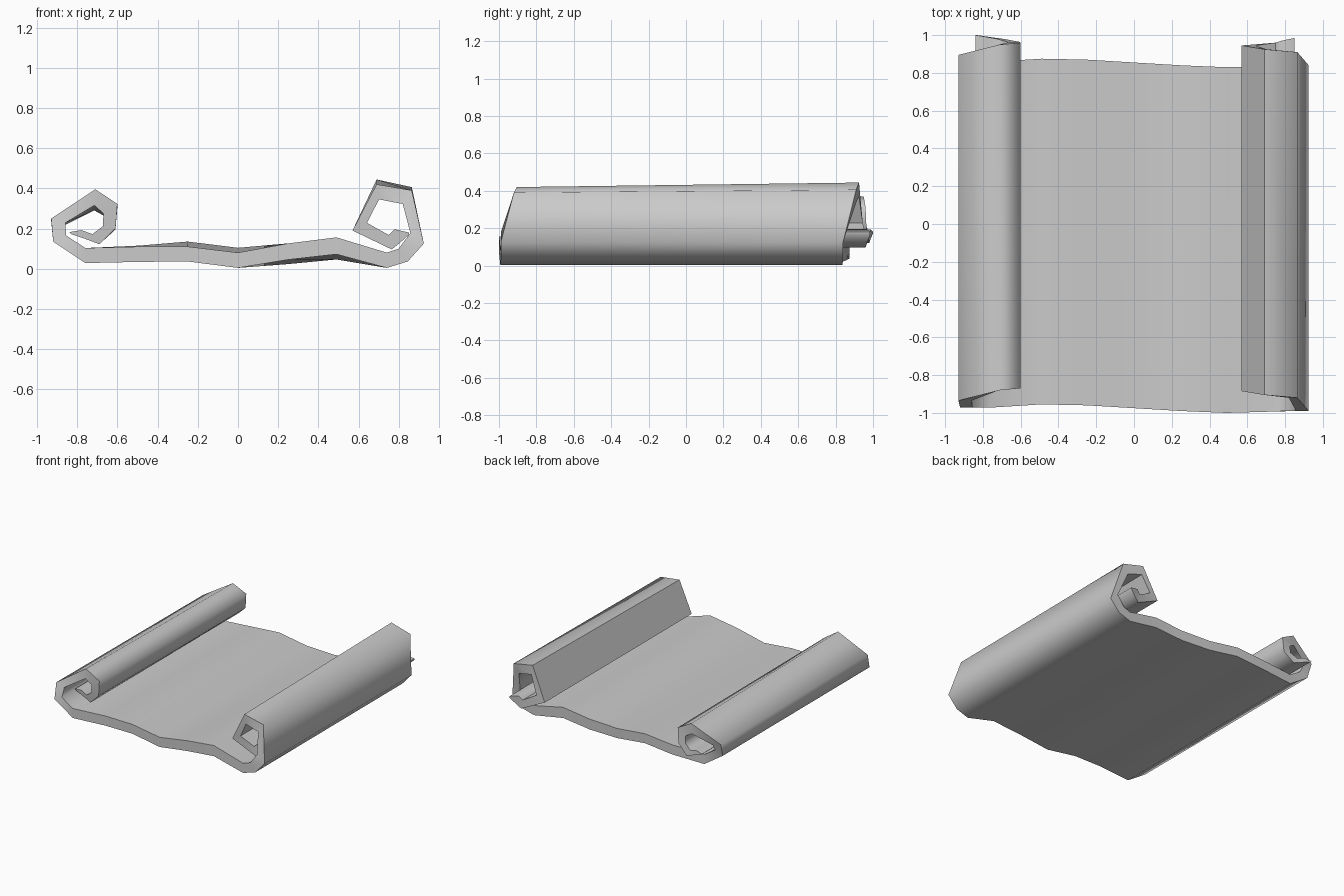
import bpy, bmesh

LENGTH = 1.83  # sheet length along y

# Stations along the sheet cross-section:
# (outer x, outer z, inner x, inner z, front y, rise towards the back)
left_roll = [
    (-0.83, 0.172, -0.84, 0.182, -0.83, 0.0),
    (-0.765, 0.150, -0.78, 0.192, -0.84, 0.0),
    (-0.69, 0.122, -0.725, 0.172, -0.85, 0.0),
    (-0.61, 0.20, -0.672, 0.212, -0.865, -0.005),
    (-0.60, 0.322, -0.67, 0.275, -0.87, -0.01),
    (-0.71, 0.395, -0.715, 0.315, -0.88, -0.025),
    (-0.93, 0.25, -0.86, 0.228, -0.935, -0.01),
    (-0.92, 0.135, -0.855, 0.165, -0.972, 0.0),
]
sheet = [
    (-0.76, 0.028, -0.76, 0.103, -0.972, 0.0),
    (-0.49, 0.034, -0.49, 0.110, -0.955, 0.005),
    (-0.25, 0.036, -0.25, 0.110, -0.96, 0.025),
    (0.0, 0.004, 0.0, 0.080, -0.975, 0.024),
    (0.25, 0.045, 0.25, 0.126, -0.99, -0.022),
    (0.49, 0.072, 0.49, 0.156, -1.0, -0.026),
    (0.74, 0.004, 0.74, 0.080, -0.993, 0.0),
]
right_roll = [
    (0.845, 0.036, 0.80, 0.10, -0.99, 0.0),
    (0.925, 0.125, 0.858, 0.178, -0.99, 0.0),
    (0.865, 0.39, 0.82, 0.322, -0.92, 0.016),
    (0.69, 0.42, 0.702, 0.345, -0.905, 0.024),
    (0.57, 0.19, 0.642, 0.228, -0.885, 0.0),
    (0.765, 0.096, 0.75, 0.168, -0.87, 0.0),
    (0.805, 0.128, 0.78, 0.196, -0.86, 0.0),
    (0.85, 0.168, 0.85, 0.180, -0.845, 0.0),
]

# Rolled parchment: four corners per station, skinned between stations
bm = bmesh.new()
rings = []
for ox, oz, ix, iz, y, rise in left_roll + sheet + right_roll:
    corners = [(ox, y, oz), (ox, y + LENGTH, oz + rise),
               (ix, y + LENGTH, iz + rise), (ix, y, iz)]
    rings.append([bm.verts.new(c) for c in corners])
for a, b in zip(rings, rings[1:]):
    for i in range(4):
        j = (i + 1) % 4
        bm.faces.new((a[i], a[j], b[j], b[i]))
bm.faces.new(rings[0])
bm.faces.new(rings[-1])
bmesh.ops.recalc_face_normals(bm, faces=bm.faces[:])

mesh = bpy.data.meshes.new("parchment_scroll")
bm.to_mesh(mesh)
bm.free()
scroll = bpy.data.objects.new("parchment_scroll", mesh)
bpy.context.collection.objects.link(scroll)
bpy.context.view_layer.objects.active = scroll
scroll.select_set(True)
bpy.ops.object.shade_smooth_by_angle(angle=1.2)
